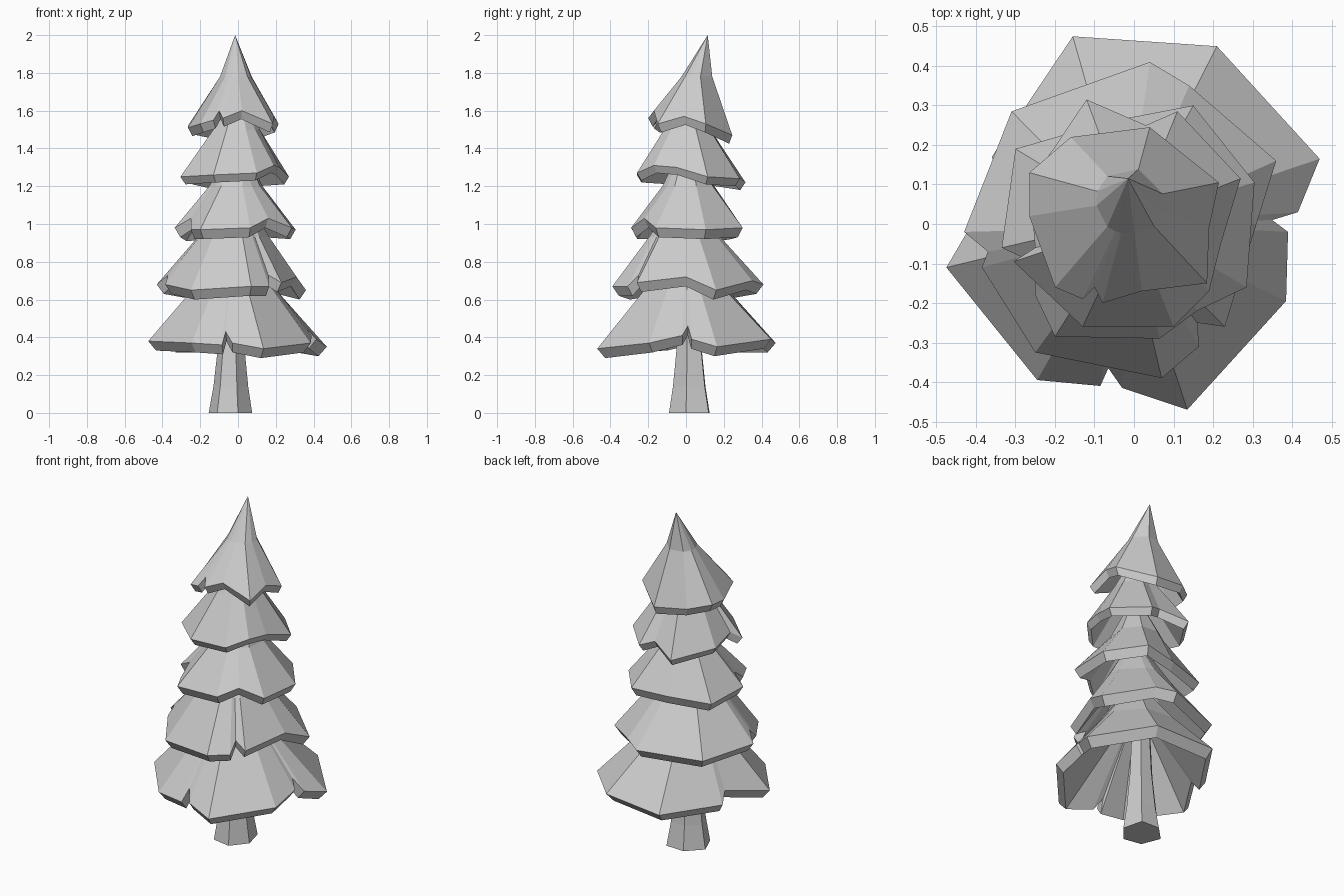
import bpy, bmesh
from mathutils import Vector


def finish(name, bm):
    bmesh.ops.recalc_face_normals(bm, faces=bm.faces)
    me = bpy.data.meshes.new(name)
    bm.to_mesh(me)
    bm.free()
    bpy.context.collection.objects.link(bpy.data.objects.new(name, me))


def bridge(bm, a, b):
    n = len(a)
    for i in range(n):
        j = (i + 1) % n
        bm.faces.new((a[i], a[j], b[j], b[i]))


def fan(bm, ring, tip):
    for i in range(len(ring)):
        bm.faces.new((ring[i], ring[(i + 1) % len(ring)], tip))


# One branch skirt: jagged rim, thick lip, narrower mid ring, tip and hollow underside
def tier(name, rim, mid, mid_r, tip, hollow_z, lip=0.05):
    bm = bmesh.new()
    pts = [Vector(p) for p in rim]
    mid, tip = Vector(mid), Vector(tip)
    offs = [Vector((p.x - mid.x, p.y - mid.y, 0)) for p in pts]
    mean = sum(o.length for o in offs) / len(offs)
    top = [bm.verts.new(p) for p in pts]
    low = [bm.verts.new(p - o * 0.09 - Vector((0, 0, lip))) for p, o in zip(pts, offs)]
    ring = [bm.verts.new(mid + o.normalized() * mid_r * (0.2 * o.length / mean + 0.83))
            for o in offs]
    bridge(bm, top, ring)
    fan(bm, ring, bm.verts.new(tip))
    bridge(bm, low, top)
    fan(bm, low, bm.verts.new((mid.x, mid.y, hollow_z)))
    finish(name, bm)


# Trunk: six-sided, tapering up from a wider foot
base = [(-.155, .04), (-.11, -.07), (0, -.09), (.075, 0), (.045, .12), (-.07, .125)]
bm = bmesh.new()
rings = []
for z, s in ((0, 1), (.14, .8), (.36, .6), (.8, .42)):
    rings.append([bm.verts.new((-.03 + (x + .03) * s, .015 + (y - .015) * s, z))
                  for x, y in base])
for a, b in zip(rings, rings[1:]):
    bridge(bm, a, b)
bm.faces.new(rings[0])
bm.faces.new(rings[-1])
finish("trunk", bm)

# Branch tiers, bottom to top
tier("bottom_branches",
     [(-.155, .475, .37), (-.36, .17, .37), (-.34, .12, .43), (-.475, -.11, .38),
      (-.245, -.395, .37), (-.085, -.41, .36), (-.065, -.365, .43), (-.03, -.415, .37),
      (.135, -.47, .34), (.385, -.195, .37), (.39, -.02, .41), (.35, .01, .46),
      (.415, .03, .39), (.47, .165, .35), (.21, .45, .39)],
     (-.02, 0, .65), .22, (-.01, 0, .95), .8)
tier("lower_branches",
     [(.04, .41, .68), (-.31, .285, .66), (-.43, -.02, .68), (-.37, -.07, .73),
      (-.385, -.11, .68), (-.25, -.325, .65), (.07, -.39, .67), (.165, -.31, .67),
      (.16, -.25, .73), (.23, -.26, .69), (.31, 0, .72), (.36, .16, .65), (.14, .35, .7)],
     (-.02, -.01, .93), .185, (0, 0, 1.22), 1.08)
tier("middle_branches",
     [(.15, .3, .98), (-.06, .26, .97), (-.3, .19, .96), (-.335, -.06, .98),
      (-.25, -.1, 1.03), (-.25, -.18, .97), (-.2, -.285, .97), (.065, -.29, .98),
      (.16, -.22, 1.03), (.285, -.16, .98), (.305, .105, .97)],
     (-.01, .015, 1.2), .14, (0, .01, 1.48), 1.33)
tier("upper_branches",
     [(.11, .285, 1.24), (.03, .25, 1.27), (-.12, .315, 1.22), (-.265, .1, 1.25),
      (-.25, -.06, 1.28), (-.305, -.095, 1.25), (-.13, -.26, 1.26), (.1, -.26, 1.27),
      (.19, -.17, 1.31), (.22, -.05, 1.3), (.27, .115, 1.25)],
     (-.005, .005, 1.5), .125, (0, .03, 1.75), 1.6, .04)
tier("top_branches",
     [(.04, .245, 1.47), (-.16, .22, 1.5), (-.265, .13, 1.52), (-.265, .02, 1.51),
      (-.2, -.16, 1.53), (-.13, -.19, 1.55), (-.1, -.16, 1.6), (-.08, -.2, 1.56),
      (.02, -.17, 1.6), (.185, -.15, 1.53), (.19, -.01, 1.57), (.215, .105, 1.53)],
     (-.01, .06, 1.78), .083, (-.015, .115, 2), 1.8, .045)
